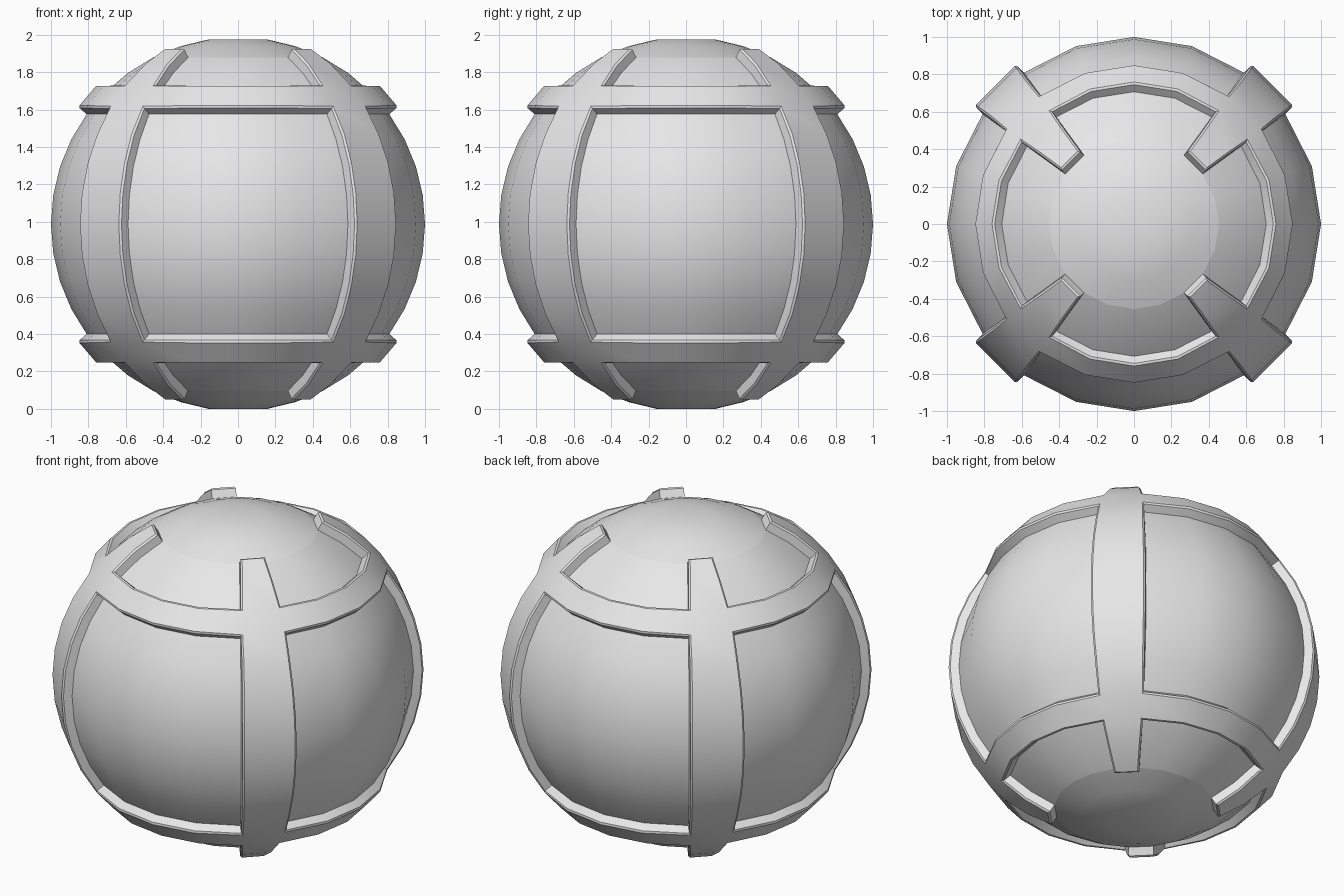
import bpy, bmesh, math
from mathutils import Vector

cube = bpy.data.objects.get("Cube")
if cube:
    bpy.data.objects.remove(cube, do_unlink=True)

SEGMENTS, RINGS, RAISE = 20, 20, 0.06
POLE_Z = math.cos(math.pi / RINGS)

grey = bpy.data.materials.new("light_grey")
grey.use_nodes = True
grey.diffuse_color = (0.8, 0.8, 0.8, 1)
grey.node_tree.nodes["Principled BSDF"].inputs["Base Color"].default_value = (0.8, 0.8, 0.8, 1)


def polar(v):
    """Angle in degrees from the nearer pole."""
    return math.degrees(math.acos(min(1, abs(v.normalized().z))))


def is_frame(face):
    """Four upright ribs and two level bands make up the raised frame."""
    c = face.calc_center_median()
    angle = polar(c)
    azimuth = math.degrees(math.atan2(c.y, c.x)) % 90
    rib = abs(azimuth - 45) < 5 and angle > 27
    band = 45 < angle < 54
    return rib or band


# Sphere body with flattened poles
bm = bmesh.new()
bmesh.ops.create_uvsphere(bm, u_segments=SEGMENTS, v_segments=RINGS, radius=1)
for v in bm.verts:
    v.co.z = max(-POLE_Z, min(POLE_Z, v.co.z))
bm.normal_update()

# Raise the frame along the normals of its own faces
frame = [f for f in bm.faces if is_frame(f)]
out = bmesh.ops.extrude_face_region(bm, geom=frame)["geom"]
bmesh.ops.delete(bm, geom=[f for f in frame if f.is_valid], context='FACES')
top_faces = {g for g in out if isinstance(g, bmesh.types.BMFace)}
bm.normal_update()
moves = {}
for v in {v for f in top_faces for v in f.verts}:
    n = sum((f.normal for f in v.link_faces if f in top_faces), Vector())
    moves[v] = n.normalized() * RAISE
for v, move in moves.items():
    v.co += move

# Soften the outer rim of the frame
rim = [e for e in bm.edges if sum(f in top_faces for f in e.link_faces) == 1]
bmesh.ops.bevel(bm, geom=rim, offset=0.01, segments=1, affect='EDGES', profile=0.5)
bmesh.ops.recalc_face_normals(bm, faces=bm.faces)

# Crisp seam around the top and bottom caps
seams = [e for e in bm.edges
         if all(abs(polar(v.co) - 27) < 0.5 and v.co.length < 1.01 for v in e.verts)]

for f in bm.faces:
    f.smooth = True
for e in bm.edges:
    if len(e.link_faces) == 2 and e.calc_face_angle() > math.radians(30):
        e.smooth = False
for e in seams:
    e.smooth = False

mesh = bpy.data.meshes.new("framed_sphere")
bm.to_mesh(mesh)
bm.free()
mesh.materials.append(grey)
ball = bpy.data.objects.new("framed_sphere", mesh)
ball.location.z = POLE_Z
bpy.context.collection.objects.link(ball)
